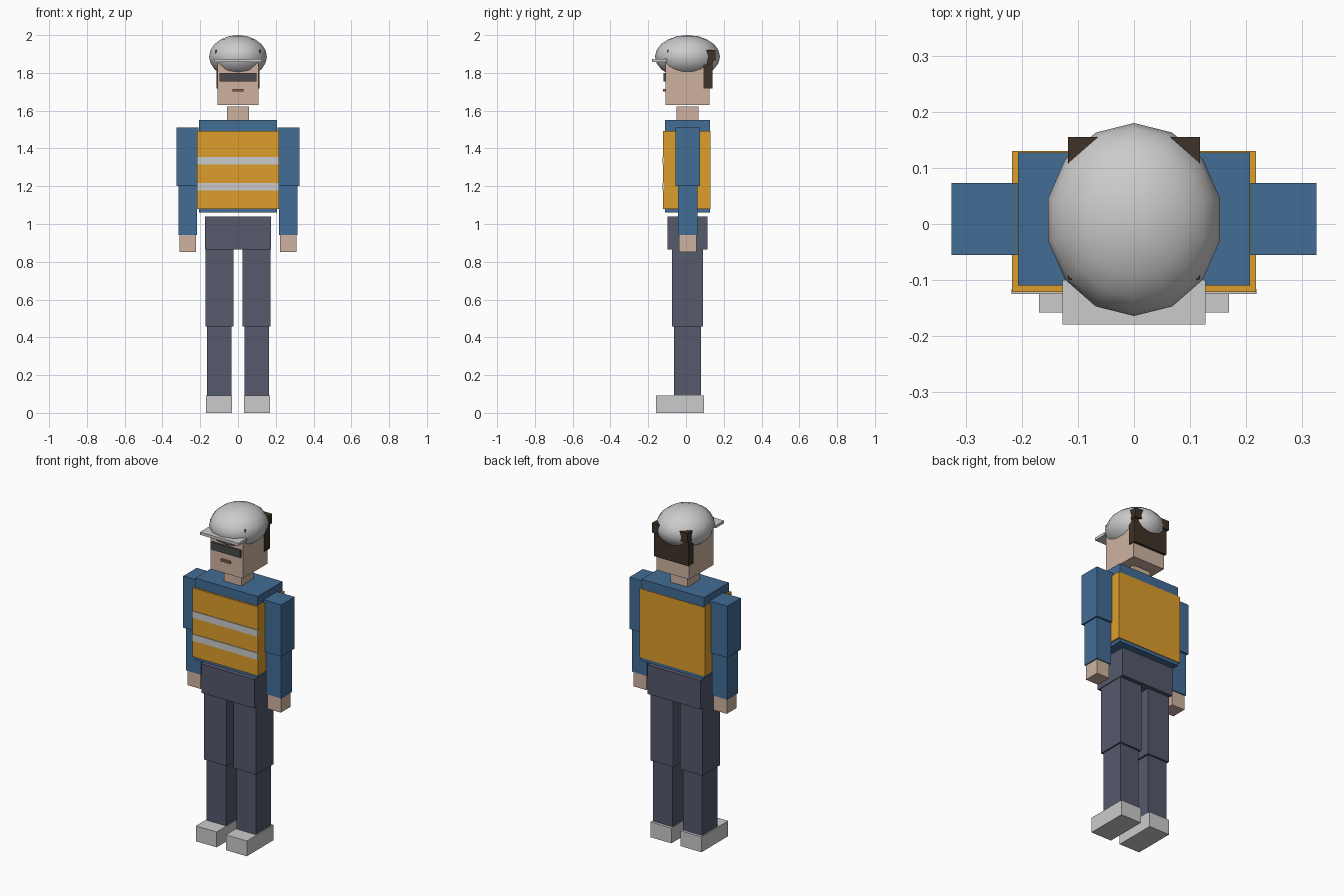
import bpy

if "Cube" in bpy.data.objects:
    bpy.data.objects.remove(bpy.data.objects["Cube"])


def material(name, rgb):
    m = bpy.data.materials.new(name)
    m.diffuse_color = (*rgb, 1)
    m.use_nodes = True
    m.node_tree.nodes["Principled BSDF"].inputs["Base Color"].default_value = m.diffuse_color
    return m


SKIN = material("skin", (0.62, 0.45, 0.35))
BLUE = material("shirt_blue", (0.055, 0.15, 0.30))
ORANGE = material("vest_orange", (0.72, 0.34, 0.025))
NAVY = material("trousers", (0.09, 0.10, 0.15))
BROWN = material("hair_brown", (0.05, 0.032, 0.02))
DARK = material("lens_dark", (0.07, 0.07, 0.075))
LIP = material("lip", (0.28, 0.12, 0.10))


def box(name, x, y, z, mat=None):
    """Box spanning the given (min, max) range on each axis."""
    lo, hi = zip(x, y, z)
    bpy.ops.mesh.primitive_cube_add(
        size=1, location=[(a + b) / 2 for a, b in zip(lo, hi)])
    ob = bpy.context.object
    ob.name = name
    ob.scale = [b - a for a, b in zip(lo, hi)]
    bpy.ops.object.transform_apply(location=False, rotation=False, scale=True)
    if mat:
        ob.data.materials.append(mat)
    return ob


def centred(name, half, y, z, mat=None):
    return box(name, (-half, half), y, z, mat)


def pair(name, x, y, z, mat=None):
    box("right_" + name, x, y, z, mat)
    box("left_" + name, (-x[1], -x[0]), y, z, mat)


# Legs and shoes
pair("shoe", (0.031, 0.169), (-0.158, 0.095), (0, 0.092))
pair("shin", (0.034, 0.163), (-0.064, 0.079), (0.092, 0.458), NAVY)
pair("thigh", (0.023, 0.172), (-0.075, 0.090), (0.458, 0.866), NAVY)
centred("pelvis", 0.176, (-0.097, 0.114), (0.866, 1.039), NAVY)

# Torso, vest and reflective bands
centred("torso", 0.207, (-0.110, 0.127), (1.06, 1.55), BLUE)
centred("vest", 0.217, (-0.121, 0.130), (1.08, 1.493), ORANGE)
for i, z in enumerate((1.198, 1.336)):
    centred(f"vest_band_{i}", 0.218, (-0.125, -0.116), (z - 0.02, z + 0.02))

# Arms
pair("upper_arm", (0.208, 0.325), (-0.055, 0.073), (1.20, 1.51), BLUE)
pair("forearm", (0.217, 0.316), (-0.043, 0.062), (0.942, 1.20), BLUE)
pair("hand", (0.223, 0.310), (-0.037, 0.056), (0.853, 0.942), SKIN)

# Neck, head and face
centred("neck", 0.057, (-0.050, 0.066), (1.55, 1.621), SKIN)
centred("head", 0.108, (-0.108, 0.124), (1.631, 1.865), SKIN)
centred("glasses", 0.098, (-0.119, -0.102), (1.755, 1.80), DARK)
centred("mouth", 0.030, (-0.121, -0.102), (1.702, 1.715), LIP)

# Hair
centred("hair_top", 0.118, (-0.099, 0.155), (1.865, 1.922), BROWN)
centred("hair_back", 0.114, (0.092, 0.140), (1.718, 1.90), BROWN)

# Hard hat: squashed smooth sphere with a flat brim
bpy.ops.mesh.primitive_uv_sphere_add(
    segments=14, ring_count=10, radius=1, location=(0, 0.008, 1.886))
hat = bpy.context.object
hat.name = "hard_hat"
hat.scale = (0.157, 0.172, 0.114)
bpy.ops.object.transform_apply(location=False, rotation=False, scale=True)
bpy.ops.object.shade_smooth()
centred("hat_brim", 0.127, (-0.179, -0.100), (1.858, 1.874))
